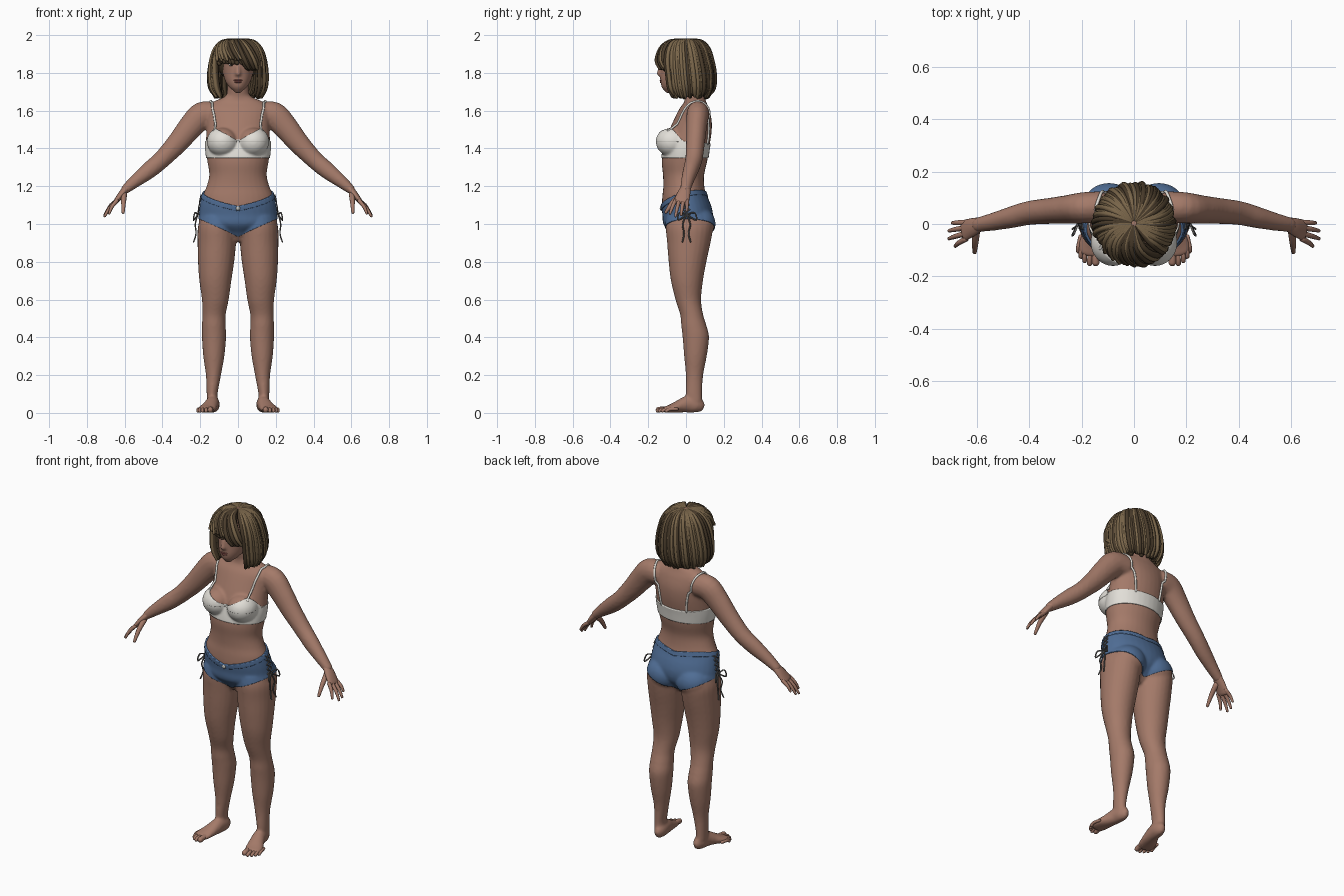
import bpy, bmesh, math, random
from mathutils import Vector, Matrix
from mathutils.bvhtree import BVHTree

if "Cube" in bpy.data.objects:
    bpy.data.objects.remove(bpy.data.objects["Cube"])

random.seed(4)
X, Y, Z = Vector((1, 0, 0)), Vector((0, 1, 0)), Vector((0, 0, 1))


def mat(name, rgb):
    m = bpy.data.materials.new(name)
    lin = [(c / 255 / 12.92 if c < 11 else ((c / 255 + .055) / 1.055) ** 2.4) for c in rgb]
    m.diffuse_color = (*lin, 1)
    m.use_nodes = True
    m.node_tree.nodes["Principled BSDF"].inputs["Base Color"].default_value = m.diffuse_color
    return m


SKIN = mat("skin", (164, 122, 105))
WHITE = mat("off_white_cloth", (226, 223, 216))
DENIM = mat("denim_blue", (80, 110, 150))
HAIR_L = mat("light_brown_hair", (122, 102, 74))
HAIR_D = mat("dark_brown_hair", (74, 60, 43))
CORD = mat("grey_cord", (105, 102, 100))
LIP = mat("lip_red", (142, 84, 78))
EYE = mat("eye_white", (205, 200, 195))
DARK = mat("dark_iris", (40, 30, 25))
METAL = mat("button_metal", (190, 190, 185))


def smooth_path(pts, sub):
    """Catmull-Rom interpolation of tuples."""
    out, n = [], len(pts)
    for i in range(n - 1):
        q = [pts[max(i - 1, 0)], pts[i], pts[i + 1], pts[min(i + 2, n - 1)]]
        for k in range(sub):
            t = k / sub
            out.append(tuple(.5 * (2 * b + (c - a) * t + (2 * a - 5 * b + 4 * c - d) * t * t
                                   + (3 * b - a - 3 * c + d) * t ** 3) for a, b, c, d in zip(*q)))
    return out + [pts[-1]]


def tube(bm, pts, hint=Y, t=None, seg=16, sub=4):
    """Loft ellipses (x, y, z, side radius, hint radius) along a path with rounded ends."""
    pts = smooth_path(pts, sub)
    cs = [Vector(p[:3]) for p in pts]
    tans = [t or (cs[min(i + 1, len(cs) - 1)] - cs[max(i - 1, 0)]).normalized() for i in range(len(cs))]
    data = [(c, tn, p[3], p[4]) for c, tn, p in zip(cs, tans, pts)]
    for end, s in ((0, -1), (-1, 1)):
        c, tn, a, b = data[end]
        cap = (c + tn * s * .6 * min(a, b), tn, a * .55, b * .55)
        data = [cap] + data if s < 0 else data + [cap]
    rings = []
    for c, tn, a, b in data:
        n = (hint - tn * hint.dot(tn)).normalized()
        s = tn.cross(n)
        rings.append([bm.verts.new(c + s * a * math.cos(u) + n * b * math.sin(u))
                      for u in (2 * math.pi * k / seg for k in range(seg))])
    for r0, r1 in zip(rings, rings[1:]):
        for k in range(seg):
            bm.faces.new((r0[k], r0[(k + 1) % seg], r1[(k + 1) % seg], r1[k]))
    bm.faces.new(rings[0])
    bm.faces.new(rings[-1])


def ball(bm, c, r):
    bmesh.ops.create_uvsphere(bm, u_segments=24, v_segments=16, radius=1,
                              matrix=Matrix.Translation(c) @ Matrix.Diagonal((*r, 1)))


def mirror(bm):
    d = bmesh.ops.duplicate(bm, geom=bm.verts[:] + bm.edges[:] + bm.faces[:])["geom"]
    bmesh.ops.scale(bm, vec=(-1, 1, 1), verts=[v for v in d if isinstance(v, bmesh.types.BMVert)])
    bmesh.ops.reverse_faces(bm, faces=[f for f in d if isinstance(f, bmesh.types.BMFace)])


def finish(bm, name, material, recalc=True):
    if recalc:
        bmesh.ops.recalc_face_normals(bm, faces=bm.faces[:])
    me = bpy.data.meshes.new(name)
    bm.to_mesh(me)
    bm.free()
    me.materials.append(material)
    me.shade_smooth()
    ob = bpy.data.objects.new(name, me)
    bpy.context.collection.objects.link(ob)
    return ob


# Body: limbs first (mirrored), then torso and head, fused by a voxel remesh
bm = bmesh.new()
tube(bm, [(.135, .045, .06, .03, .042), (.137, .042, .1, .029, .043), (.13, .045, .2, .04, .046),
          (.128, .05, .3, .056, .06), (.127, .052, .4, .064, .07), (.128, .042, .46, .063, .067),
          (.127, .03, .52, .062, .061), (.12, .012, .6, .071, .068), (.12, .005, .7, .085, .085),
          (.116, .008, .8, .096, .1), (.112, .015, .9, .102, .115), (.11, .018, .98, .103, .125),
          (.1, .018, 1.04, .098, .118)], Y, Z, 24)
tube(bm, [(.128, .082, .033, .022, .031), (.13, .055, .042, .034, .041), (.135, .01, .046, .036, .045),
          (.147, -.035, .035, .042, .034), (.163, -.08, .023, .05, .022), (.17, -.115, .017, .045, .016)], Z)
tube(bm, [(.12, .065, 1.58, .065, .06), (.19, .062, 1.575, .072, .06), (.25, .056, 1.515, .066, .055),
          (.32, .05, 1.43, .057, .05), (.4, .042, 1.345, .048, .046), (.47, .025, 1.285, .045, .041),
          (.54, .008, 1.23, .035, .034), (.6, -.004, 1.18, .024, .028)], Y)
ball(bm, (.095, .066, 1.0), (.097, .086, .085))
ball(bm, (.08, -.07, 1.435), (.08, .085, .075))
mirror(bm)
torso = [(.96, -.08, .1, .1), (1, -.115, .13, .2), (1.05, -.12, .138, .202), (1.1, -.127, .127, .197),
         (1.15, -.125, .107, .187), (1.2, -.12, .097, .166), (1.26, -.122, .096, .152),
         (1.33, -.128, .112, .162), (1.4, -.118, .122, .17), (1.48, -.095, .135, .168),
         (1.55, -.065, .136, .168), (1.61, -.035, .122, .168), (1.645, -.01, .108, .135),
         (1.675, -.005, .098, .07), (1.7, -.01, .092, .058), (1.78, -.02, .085, .056)]
tube(bm, [(0, (f + b) / 2, z, w, (b - f) / 2) for z, f, b, w in torso], Y, Z, 32)
tube(bm, [(0, -.09, 1.708, .026, .026), (0, -.076, 1.722, .045, .052), (0, -.05, 1.755, .067, .086),
          (0, -.03, 1.8, .08, .106), (0, -.02, 1.85, .086, .116), (0, -.015, 1.9, .085, .115),
          (0, -.01, 1.935, .07, .095), (0, 0, 1.955, .04, .05)], Y, Z, 32)
tube(bm, [(0, -.13, 1.85, .009, .009), (0, -.14, 1.815, .011, .011), (0, -.143, 1.792, .016, .013)], Y)
body = finish(bm, "body", SKIN)
rm = body.modifiers.new("fuse", "REMESH")
rm.mode, rm.voxel_size = "VOXEL", .008
sm = body.modifiers.new("relax", "SMOOTH")
sm.factor, sm.iterations = .5, 5
bpy.context.view_layer.update()
me = bpy.data.meshes.new_from_object(body.evaluated_get(bpy.context.evaluated_depsgraph_get()))
body.modifiers.clear()
body.data = me
me.materials.clear()
me.materials.append(SKIN)
me.shade_smooth()
bvh = BVHTree.FromPolygons([v.co for v in me.vertices], [p.vertices[:] for p in me.polygons])


def on_body(pts, lift, r, sub=6):
    """Snap a path onto the skin and give it a radius."""
    out = []
    for p in smooth_path(pts, sub):
        co, no, _, _ = bvh.find_nearest(Vector(p))
        out.append((*(co + no * lift), r, r))
    return out


# Hands and toes
bm = bmesh.new()
tube(bm, [(.585, 0, 1.193, .02, .026), (.615, -.012, 1.16, .018, .035), (.65, -.026, 1.115, .012, .041)], Y)
for ky, tip in ((-.056, (.682, -.085, 1.055)), (-.036, (.706, -.056, 1.04)),
                (-.014, (.706, -.026, 1.047)), (.006, (.693, .004, 1.07))):
    k = Vector((.64, ky, 1.125))
    m = k.lerp(Vector(tip), .55) + Vector((.005, 0, .004))
    tube(bm, [(*k, .011, .011), (*m, .0095, .0095), (*tip, .0065, .0065)], Y, None, 10, 3)
tube(bm, [(.602, -.022, 1.16, .016, .016), (.606, -.07, 1.115, .013, .013), (.608, -.108, 1.06, .008, .008)],
     X, None, 10, 3)
mirror(bm)
finish(bm, "hands", SKIN)
bm = bmesh.new()
for x0, x1, y1, r in ((.14, .146, -.15, .015), (.164, .169, -.153, .0095), (.18, .188, -.142, .009),
                      (.193, .202, -.126, .009), (.203, .212, -.106, .0085)):
    tube(bm, [(x0, y1 + .06, .02, r, r), (x1, y1 + .02, .019, r, r), (x1, y1, r, r, r)], Z, None, 10, 3)
mirror(bm)
finish(bm, "toes", SKIN)


# Clothes: cut from the body surface; each plane (a, b, c, d) keeps ax + by + cz <= d
def garment(name, material, planes, lift):
    bm = bmesh.new()
    bm.from_mesh(body.data)
    for a, b, c, d in [(-1, 0, 0, 0)] + planes:
        n = Vector((a, b, c))
        bmesh.ops.bisect_plane(bm, geom=bm.verts[:] + bm.edges[:] + bm.faces[:], dist=1e-5,
                               plane_co=n * d / n.length_squared, plane_no=n, clear_outer=True)
    mirror(bm)
    bmesh.ops.remove_doubles(bm, verts=bm.verts[:], dist=1e-4)
    bm.normal_update()
    for v, n in [(v, v.normal.copy()) for v in bm.verts]:
        v.co += n * lift
    ob = finish(bm, name, material, False)
    so = ob.modifiers.new("hem", "SOLIDIFY")
    so.thickness, so.offset, so.use_rim_only = lift, -1, True


garment("shorts", DENIM, [(1, 0, 0, .26), (-.2, -.3, 1, 1.131), (.45, 0, -1, -.935)], .005)
garment("shorts_waistband", DENIM, [(1, 0, 0, .26), (-.2, -.3, 1, 1.133), (.2, .3, -1, -1.106)], .008)
garment("bra_band", WHITE, [(1, 0, 0, .19), (0, 0, -1, -1.35), (0, .08, 1, 1.437)], .005)
garment("bra_cups", WHITE, [(1, 0, 0, .185), (0, 0, -1, -1.435), (-.55, 0, 1, 1.437), (0, 1, 1, 1.425)], .006)

# Bra straps
bm = bmesh.new()
tube(bm, on_body([(.138, -.1, 1.505), (.145, -.05, 1.59), (.145, .02, 1.66), (.14, .08, 1.66),
                  (.118, .13, 1.58), (.1, .14, 1.5), (.088, .13, 1.42)], .003, .006), X, None, 8, 1)
mirror(bm)
finish(bm, "bra_straps", WHITE)

# Side laces: crossings, two bow loops and hanging ends
bm = bmesh.new()
for i in range(4):
    z = 1.05 + i * .028
    for s in (-1, 1):
        tube(bm, on_body([(.22, -.022 * s, z), (.22, 0, z + .014), (.22, .022 * s, z + .028)], .01, .0035, 3),
             Z, None, 6, 1)
for y in (-.035, .045):
    for loop in ([(.213, .003, 1.05), (.228, y, 1.06), (.235, y * 1.2, 1.02), (.213, .003, 1.05)],
                 [(.213, .003, 1.05), (.226, y * .5, 1.0), (.222, y * .3, .95), (.235, y * .55, .905)]):
        tube(bm, [(*p, .004, .004) for p in loop], X, None, 6, 4)
mirror(bm)
finish(bm, "side_laces", CORD)
bm = bmesh.new()
ball(bm, (0, -.133, 1.083), (.011, .006, .011))
finish(bm, "shorts_button", METAL)

# Face details
for name, m, c, r in (("eyes", EYE, (.035, -.122, 1.843), (.015, .007, .007)),
                      ("irises", DARK, (.034, -.127, 1.843), (.007, .004, .007)),
                      ("eyebrows", DARK, (.037, -.122, 1.865), (.02, .007, .0035))):
    bm = bmesh.new()
    ball(bm, c, r)
    mirror(bm)
    finish(bm, name, m)
bm = bmesh.new()
ball(bm, (0, -.131, 1.761), (.023, .008, .005))
ball(bm, (0, -.13, 1.752), (.019, .009, .006))
finish(bm, "lips", LIP)

# Hair: a cap plus two layers of ropy strands swirling out from the crown
cap = bmesh.new()
ball(cap, (0, .012, 1.862), (.115, .122, .11))
finish(cap, "hair_cap", HAIR_D)
light, dark = bmesh.new(), bmesh.new()
PROFILE = [(.012, 1.974), (.075, 1.966), (.115, 1.928), (.136, 1.865), (.142, 1.79), (.136, 1.72), (.115, 1.676)]
for count, scale, rad in ((74, 1, .0115), (44, .88, .018)):
    for i in range(count):
        phi = -math.pi + 2 * math.pi * (i + random.uniform(-.3, .3)) / count
        face = abs(phi) < math.radians(52)
        swirl = .7 if face else .3
        k = scale * random.uniform(.96, 1.04)
        last = 6
        if face:
            last = 4 if phi > .3 else 3
        pts = []
        for j, (r, z) in enumerate(PROFILE[:last + 1]):
            a = phi - swirl * (1 - j / last)
            front = max(0, math.cos(a))
            r *= k * (1 + (.16 * front if 0 < j < 4 else .04))
            if face and j == last:
                z += .03 if last == 4 else random.uniform(0, .012)
            if j == 6:
                z += random.uniform(-.008, .012)
            w = rad * (.6 if j == 0 else .65 if j == last else 1)
            pts.append((r * math.sin(a), -r * math.cos(a) + .003, z - (1 - scale) * .15 * (j < 4), w, w))
        tube(light if random.random() < .62 and scale == 1 else dark, pts,
             Vector((math.cos(phi), math.sin(phi), 0)), None, 7, 3)
finish(light, "hair_light_strands", HAIR_L)
finish(dark, "hair_dark_strands", HAIR_D)
